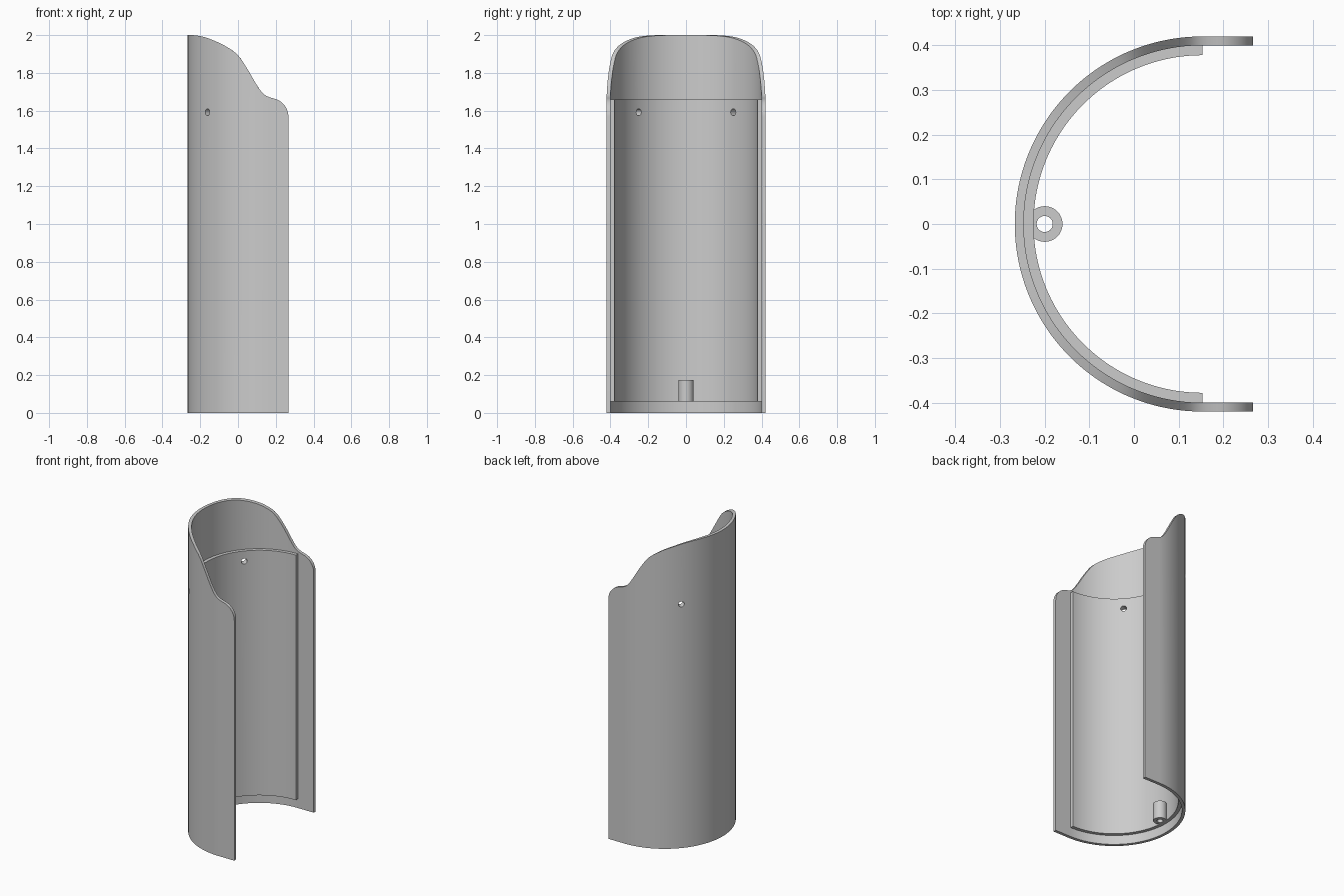
import bpy, bmesh, math
from mathutils import Vector

default = bpy.data.objects.get("Cube")
if default:
    bpy.data.objects.remove(default)

AXIS_X = 0.153          # axis of the half cylinder
FRONT_X = 0.267         # end of the straight side wings
R_OUT, R_MID, R_IN = 0.42, 0.40, 0.378
LIP_R = 0.1             # rounded upper corner of the wings

grey = bpy.data.materials.new("plain grey")
grey.use_nodes = True
colour = (0.6, 0.6, 0.6, 1)
grey.diffuse_color = colour
grey.node_tree.nodes["Principled BSDF"].inputs["Base Color"].default_value = colour

# Swooping top edge, from the back to the start of the rounded corner
RIM = [(-0.3, 2.0), (-0.24, 2.0), (-0.18, 1.99), (-0.12, 1.968), (-0.06, 1.938),
       (0.0, 1.893), (0.05, 1.82), (0.1, 1.735), (0.13, 1.693),
       (0.155, 1.676), (0.19, 1.664), (0.21, 1.657)]


def rim_height(x):
    if x > 0.19:
        dx = min(x - (FRONT_X - LIP_R), LIP_R)
        return 1.567 + math.sqrt(LIP_R ** 2 - dx ** 2)
    i = max(k for k in range(1, len(RIM) - 1) if k == 1 or RIM[k][0] <= x)
    i = min(i, len(RIM) - 3)
    (xa, za), (xb, zb), (xc, zc), (xd, zd) = RIM[i - 1:i + 3]
    h = xc - xb
    t = (x - xb) / h
    if t < 0:
        return zb
    m0, m1 = (zc - za) / (xc - xa) * h, (zd - zb) / (xd - xb) * h
    return ((2*t**3 - 3*t**2 + 1) * zb + (t**3 - 2*t**2 + t) * m0
            + (3*t**2 - 2*t**3) * zc + (t**3 - t**2) * m1)


def u_path(radius, wings, steps=96):
    """Half circle open to +x, optionally with straight wings."""
    arc = [(AXIS_X + radius * math.cos(a), radius * math.sin(a))
           for a in (math.pi * (0.5 + k / steps) for k in range(steps + 1))]
    if not wings:
        return arc
    n = 16
    run = [AXIS_X + (FRONT_X - AXIS_X) * math.sin(math.pi / 2 * k / n)
           for k in range(1, n + 1)]
    return ([(x, radius) for x in reversed(run)] + arc
            + [(x, -radius) for x in run])


def wall(name, outer, inner, bottom, top, closed=False):
    """Solid wall between two matching plan paths; top is a function of x."""
    bm = bmesh.new()
    rows = []
    for (ox, oy), (ix, iy) in zip(outer, inner):
        rows.append([bm.verts.new(p) for p in (
            (ox, oy, bottom), (ox, oy, top(ox)),
            (ix, iy, top(ix)), (ix, iy, bottom))])
    pairs = list(zip(rows, rows[1:]))
    if closed:
        pairs.append((rows[-1], rows[0]))
    else:
        bm.faces.new(rows[0])
        bm.faces.new(rows[-1][::-1])
    for a, b in pairs:
        for k in range(4):
            j = (k + 1) % 4
            bm.faces.new((a[k], a[j], b[j], b[k]))
    bmesh.ops.recalc_face_normals(bm, faces=bm.faces)
    mesh = bpy.data.meshes.new(name)
    bm.to_mesh(mesh)
    bm.free()
    mesh.materials.append(grey)
    obj = bpy.data.objects.new(name, mesh)
    bpy.context.collection.objects.link(obj)
    return obj


def circle(x, radius, n=32):
    return [(x + radius * math.cos(2 * math.pi * k / n),
             radius * math.sin(2 * math.pi * k / n)) for k in range(n)]


# Outer shell, inner liner and the hollow pin at its foot
shell = wall("outer_shell", u_path(R_OUT, True), u_path(R_MID, True), 0, rim_height)
liner = wall("inner_liner", u_path(R_MID, False), u_path(R_IN, False),
             0.06, lambda x: 1.66)
pin = wall("hollow_pin", circle(-0.2, 0.04), circle(-0.2, 0.018),
           0.06, lambda x: 0.175, closed=True)

# Radial screw holes through both walls
for side, label in ((1, "left"), (-1, "right")):
    out = Vector((-0.3, side * 0.265, 0)).normalized()
    bpy.ops.mesh.primitive_cylinder_add(
        vertices=24, radius=0.018, depth=0.2,
        location=Vector((AXIS_X, 0, 1.592)) + out * R_MID,
        rotation=out.to_track_quat('Z', 'Y').to_euler())
    cutter = bpy.context.object
    cutter.name = label + "_hole_cutter"
    cutter.data.materials.append(grey)
    cutter.hide_render = True
    cutter.hide_set(True)
    for part in (shell, liner):
        cut = part.modifiers.new(label + "_hole", 'BOOLEAN')
        cut.operation = 'DIFFERENCE'
        cut.solver = 'EXACT'
        cut.object = cutter

# Smooth curved walls, crisp edges
for part in (shell, liner, pin):
    bpy.ops.object.select_all(action='DESELECT')
    part.select_set(True)
    bpy.context.view_layer.objects.active = part
    for mod in list(part.modifiers):
        bpy.ops.object.modifier_apply(modifier=mod.name)
    bpy.ops.object.shade_smooth_by_angle(angle=math.radians(30))
